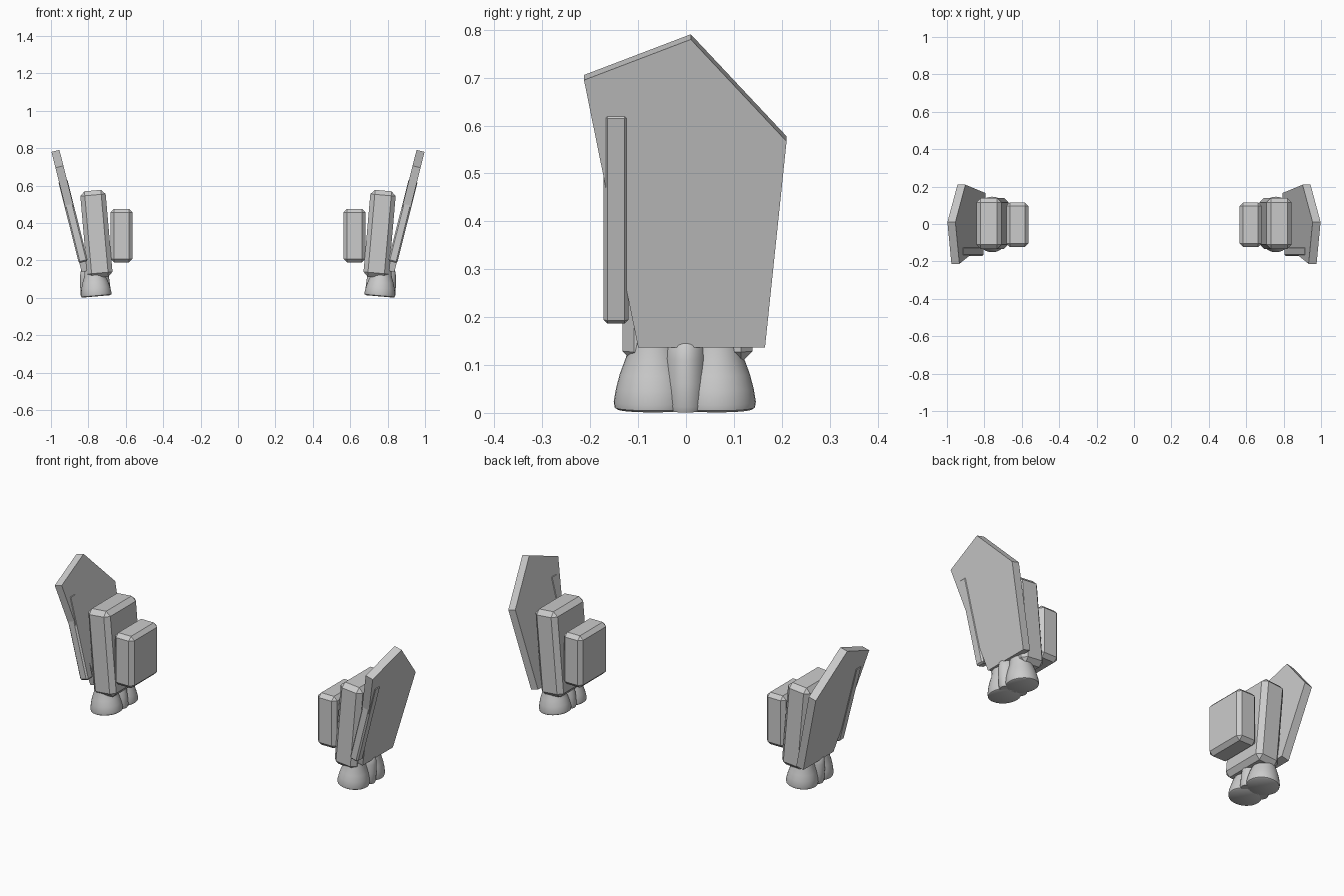
import bpy, bmesh, math
from mathutils import Matrix, Vector

cube = bpy.data.objects.get("Cube")
if cube:
    bpy.data.objects.remove(cube, do_unlink=True)

grey = bpy.data.materials.new("light_grey")
grey.use_nodes = True
color = (0.6, 0.6, 0.6, 1)
grey.diffuse_color = color
grey.node_tree.nodes["Principled BSDF"].inputs["Base Color"].default_value = color


def finish(bm, name, smooth=False):
    """Turn the mesh into an object mirrored across the centre plane."""
    bmesh.ops.recalc_face_normals(bm, faces=bm.faces[:])
    mesh = bpy.data.meshes.new(name)
    bm.to_mesh(mesh)
    bm.free()
    mesh.materials.append(grey)
    obj = bpy.data.objects.new(name, mesh)
    bpy.context.collection.objects.link(obj)
    obj.modifiers.new("mirror", "MIRROR").use_mirror_merge = False
    if smooth:
        bpy.ops.object.select_all(action="DESELECT")
        obj.select_set(True)
        bpy.context.view_layer.objects.active = obj
        bpy.ops.object.shade_smooth_by_angle(angle=math.radians(35))
    return obj


def chamfered_box(name, center, size, lean, chamfer):
    bm = bmesh.new()
    bmesh.ops.create_cube(bm, size=1, matrix=Matrix.Diagonal((*size, 1)))
    bmesh.ops.bevel(bm, geom=bm.edges[:], offset=chamfer, segments=1,
                    affect="EDGES", profile=0.5)
    bm.transform(Matrix.Translation(center) @ Matrix.Rotation(lean, 4, "Y"))
    return finish(bm, name)


def lathe(name, profile, base, lean, squash=1.0, sides=32):
    """Stack rings of (radius, height); squash narrows them along y."""
    bm = bmesh.new()
    rings = []
    for r, z in profile:
        rings.append([bm.verts.new((r * math.cos(a), r * squash * math.sin(a), z))
                      for a in (i * math.tau / sides for i in range(sides))])
    for low, high in zip(rings, rings[1:]):
        for i in range(sides):
            j = (i + 1) % sides
            bm.faces.new((low[i], low[j], high[j], high[i]))
    bm.faces.new(rings[0])
    bm.faces.new(rings[-1])
    bm.transform(Matrix.Translation(base) @ Matrix.Rotation(lean, 4, "Y"))
    return finish(bm, name, smooth=True)


BODY_LEAN = math.radians(5)
SLOPE = 0.252
WING_LEAN = math.atan(SLOPE)

# Main body and the smaller inner pack
chamfered_box("main_body", (0.757, 0.003, 0.341), (0.136, 0.272, 0.466), BODY_LEAN, 0.024)
chamfered_box("inner_pack", (0.623, -0.004, 0.332), (0.118, 0.24, 0.288), 0, 0.02)

# Leaning five-sided wing plate
bm = bmesh.new()
inward = Vector((-math.cos(WING_LEAN), 0, math.sin(WING_LEAN))) * 0.044
outline = [(-0.213, 0.695), (0.01, 0.78), (0.21, 0.567), (0.165, 0.137), (-0.1, 0.137)]
outer = [Vector((0.801 + SLOPE * z, y, z)) for y, z in outline]
face_out = [bm.verts.new(p) for p in outer]
face_in = [bm.verts.new(p + inward) for p in outer]
bm.faces.new(face_out)
bm.faces.new(face_in)
for i in range(len(outline)):
    j = (i + 1) % len(outline)
    bm.faces.new((face_out[i], face_out[j], face_in[j], face_in[i]))
finish(bm, "wing_plate")

# Slim bar along the front edge of the wing
chamfered_box("wing_bar", (0.882, -0.146, 0.41), (0.05, 0.052, 0.452), WING_LEAN, 0.008)

# Front and back nozzles with a narrower one between them
bell = [(0.074, 0), (0.08, 0.004), (0.082, 0.016), (0.077, 0.045),
        (0.069, 0.075), (0.056, 0.11), (0.05, 0.15)]
for label, y in (("front", -0.069), ("back", 0.064)):
    lathe(label + "_nozzle", bell, (0.757, y, 0.0075), BODY_LEAN)
pod = [(0.076, 0), (0.081, 0.012), (0.08, 0.06), (0.077, 0.11),
       (0.07, 0.14), (0.055, 0.157), (0.03, 0.168)]
lathe("middle_nozzle", pod, (0.759, -0.001, 0.0075), BODY_LEAN, squash=0.62)
